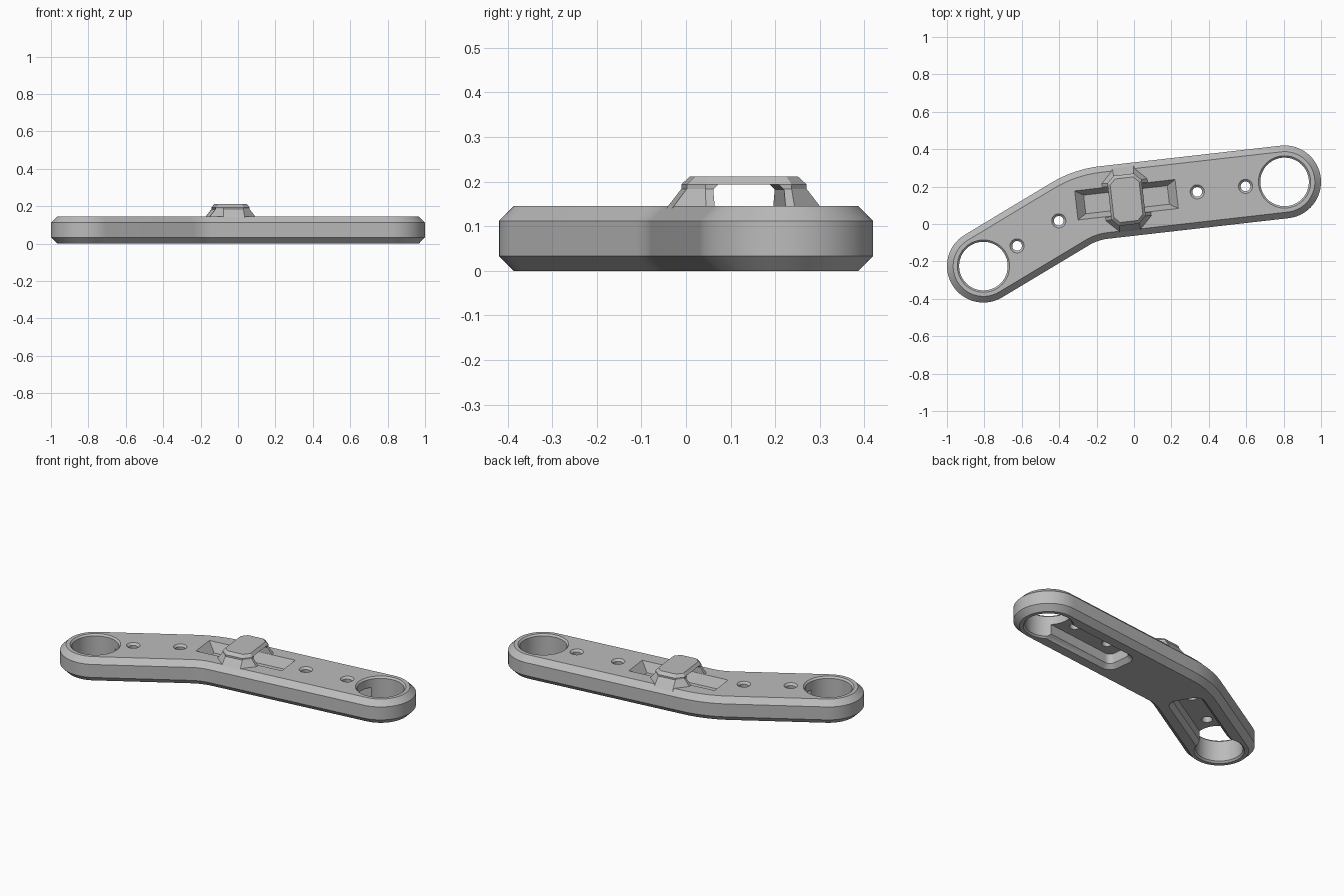
import bpy, bmesh, math
from mathutils import Vector, Matrix

if "Cube" in bpy.data.objects:
    bpy.data.objects.remove(bpy.data.objects["Cube"], do_unlink=True)

grey = bpy.data.materials.new("plain_grey")
grey.use_nodes = True
colour = (0.5, 0.5, 0.5, 1)
grey.diffuse_color = colour
grey.node_tree.nodes["Principled BSDF"].inputs["Base Color"].default_value = colour

HEIGHT, RADIUS, CHAMFER = 0.145, 0.195, 0.033
LEFT = Vector((0.805, 0.225))
RIGHT = Vector((-0.805, -0.225))
BEND = Vector((-0.257, 0.104))


def loft(name, layers, place=None):
    """Closed solid through (outline, z) layers with matching point counts."""
    bm = bmesh.new()
    rings = [[bm.verts.new((p[0], p[1], z)) for p in pts] for pts, z in layers]
    n = len(rings[0])
    for a, b in zip(rings, rings[1:]):
        for i in range(n):
            j = (i + 1) % n
            bm.faces.new((a[i], a[j], b[j], b[i]))
    bm.faces.new(rings[0][::-1])
    bm.faces.new(rings[-1])
    bmesh.ops.recalc_face_normals(bm, faces=bm.faces)
    if place:
        bm.transform(place)
    mesh = bpy.data.meshes.new(name)
    bm.to_mesh(mesh)
    bm.free()
    mesh.materials.append(grey)
    ob = bpy.data.objects.new(name, mesh)
    bpy.context.collection.objects.link(ob)
    return ob


def cut(target, cutter):
    cutter.hide_render = True
    mod = target.modifiers.new("cut", 'BOOLEAN')
    mod.operation, mod.solver, mod.object = 'DIFFERENCE', 'EXACT', cutter
    bpy.context.view_layer.objects.active = target
    bpy.ops.object.modifier_apply(modifier=mod.name)
    bpy.data.objects.remove(cutter, do_unlink=True)


def circle(r, n=48):
    return [(r * math.cos(2 * math.pi * i / n), r * math.sin(2 * math.pi * i / n))
            for i in range(n)]


def octagon(a, b, c):
    return [(a, c - b), (a, b - c), (a - c, b), (c - a, b),
            (-a, b - c), (-a, c - b), (c - a, -b), (a - c, -b)]


def rect(a, b):
    return [(a, -b), (a, b), (-a, b), (-a, -b)]


def rounded(x0, x1, half, r, n=6):
    pts = []
    for k, (sx, sy) in enumerate([(1, 1), (0, 1), (0, -1), (1, -1)]):
        cx = x1 - r if sx else x0 + r
        for i in range(n + 1):
            t = math.pi / 2 * (k + i / n)
            pts.append((cx + r * math.cos(t), sy * (half - r) + r * math.sin(t)))
    return pts


def spin(at, angle):
    return Matrix.Translation((at[0], at[1], 0)) @ Matrix.Rotation(angle, 4, 'Z')


# Bent centre line, with a rounded corner
arm_dirs = [(BEND - RIGHT).normalized(), (LEFT - BEND).normalized()]
a0, a1 = [math.atan2(d.y, d.x) for d in arm_dirs]
BEND_R = 0.45
run = BEND_R * math.tan((a0 - a1) / 2)
start = BEND - arm_dirs[0] * run
hub = start + Vector((math.sin(a0), -math.cos(a0))) * BEND_R
spine = [(RIGHT, a0)]
for i in range(13):
    a = a0 + (a1 - a0) * i / 12
    spine.append((hub + Vector((-math.sin(a), math.cos(a))) * BEND_R, a))
spine.append((LEFT, a1))


def outline(r, n=32):
    side = lambda s: [p + Vector((-math.sin(a), math.cos(a))) * r * s for p, a in spine]
    cap = lambda c, t0: [c + Vector((math.cos(t0 + math.pi * i / n),
                                     math.sin(t0 + math.pi * i / n))) * r for i in range(1, n)]
    return side(-1) + cap(LEFT, a1 - math.pi / 2) + side(1)[::-1] + cap(RIGHT, a0 + math.pi / 2)


# Plate with chamfered rims
inner = RADIUS - CHAMFER
plate = loft("plate", [(outline(inner), 0), (outline(RADIUS), CHAMFER),
                       (outline(RADIUS), HEIGHT - CHAMFER), (outline(inner), HEIGHT)])

# Both arms: underside pocket, big end hole and two screw holes
for centre, angle in ((LEFT, a1 + math.pi), (RIGHT, a0)):
    place = spin(centre, angle)
    cut(plate, loft("pocket_cutter", [
        (rounded(0, 0.61, 0.115, 0.07), -0.01),
        (rounded(0, 0.575, 0.08, 0.035), 0.025),
        (rounded(0, 0.575, 0.08, 0.035), 0.085)], place))
    cut(plate, loft("end_hole_cutter", [
        (circle(0.15), -0.01), (circle(0.13), 0.01),
        (circle(0.13), HEIGHT - 0.01), (circle(0.15), HEIGHT + 0.01)], place))
    for dist in (0.21, 0.47):
        cut(plate, loft("screw_hole_cutter", [
            (circle(0.036, 24), 0.075), (circle(0.026, 24), 0.095),
            (circle(0.026, 24), HEIGHT - 0.012), (circle(0.046, 24), HEIGHT + 0.008)],
            place @ Matrix.Translation((dist, 0, 0))))

# Strap slot in the top, with sloped walls
MID = spin((-0.04, 0.13), a1)
cut(plate, loft("slot_cutter", [(rect(0.225, 0.05), 0.09), (rect(0.27, 0.078), HEIGHT),
                                (rect(0.279, 0.0836), HEIGHT + 0.011)], MID))

# Bridge over the slot: flared legs and a chamfered cap
bridge = loft("bridge", [(octagon(0.14, 0.182, 0.08), 0.12), (octagon(0.122, 0.165, 0.065), HEIGHT),
                         (octagon(0.092, 0.135, 0.038), 0.184),
                         (octagon(0.092, 0.135, 0.038), 0.194),
                         (octagon(0.078, 0.117, 0.03), 0.211)], MID)
cut(bridge, loft("tunnel_cutter", [(rect(0.3, 0.08), 0.1), (rect(0.3, 0.08), 0.182),
                                   (rect(0.3, 0.068), 0.194)], MID))

# Smooth curved walls, crisp edges
bpy.ops.object.select_all(action='DESELECT')
for ob in (plate, bridge):
    ob.select_set(True)
bpy.context.view_layer.objects.active = plate
bpy.ops.object.shade_smooth_by_angle(angle=math.radians(30))
